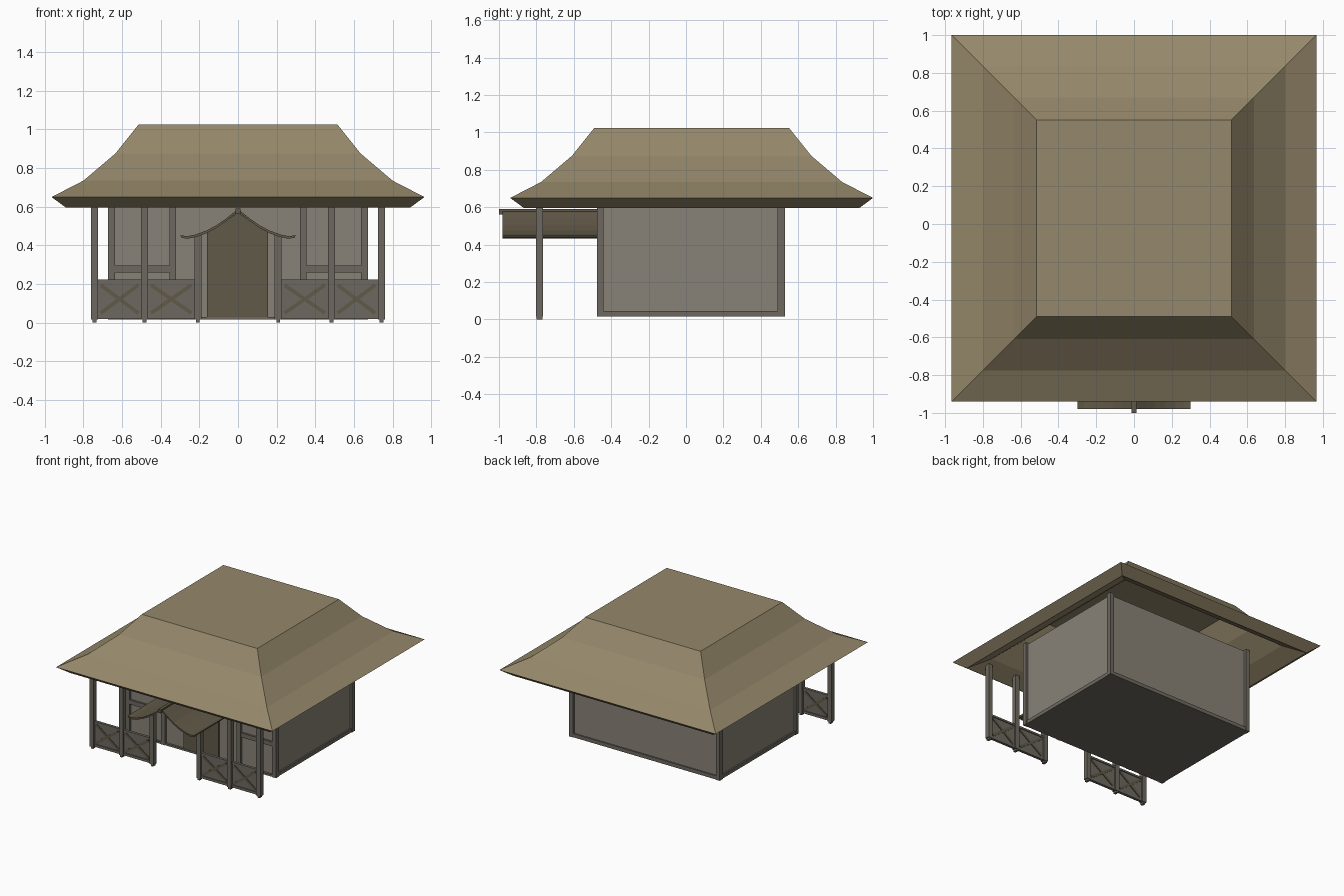
import bpy, bmesh
from math import atan2, hypot
from mathutils import Matrix

if "Cube" in bpy.data.objects:
    bpy.data.objects.remove(bpy.data.objects["Cube"])


def material(name, rgb):
    m = bpy.data.materials.new(name)
    m.diffuse_color = (*rgb, 1)
    m.use_nodes = True
    m.node_tree.nodes["Principled BSDF"].inputs["Base Color"].default_value = m.diffuse_color
    return m


THATCH = material("thatch", (0.30, 0.245, 0.145))
PLASTER = material("plaster", (0.25, 0.225, 0.185))
TIMBER = material("timber", (0.155, 0.14, 0.115))
BROWN = material("brown_wood", (0.12, 0.10, 0.065))


def finish(name, bm, mat):
    bmesh.ops.recalc_face_normals(bm, faces=bm.faces)
    me = bpy.data.meshes.new(name)
    bm.to_mesh(me)
    bm.free()
    me.materials.append(mat)
    ob = bpy.data.objects.new(name, me)
    bpy.context.collection.objects.link(ob)
    return ob


def box(name, x, y, z, mat, tilt=0.0):
    """Box from (min, max) ranges, optionally turned about y."""
    bm = bmesh.new()
    bmesh.ops.create_cube(bm, size=1)
    size = [r[1] - r[0] for r in (x, y, z)]
    centre = [(r[0] + r[1]) / 2 for r in (x, y, z)]
    bm.transform(Matrix.Translation(centre) @ Matrix.Rotation(tilt, 4, 'Y')
                 @ Matrix.Diagonal((*size, 1)))
    return finish(name, bm, mat)


def prism(name, outline, y0, y1, mat):
    """Extrude an x-z outline along y."""
    bm = bmesh.new()
    face = bm.faces.new([bm.verts.new((x, y0, z)) for x, z in outline])
    ext = bmesh.ops.extrude_face_region(bm, geom=[face])
    bmesh.ops.translate(bm, vec=(0, y1 - y0, 0),
                        verts=[v for v in ext["geom"] if isinstance(v, bmesh.types.BMVert)])
    return finish(name, bm, mat)


# Main roof: flared hipped shell, outer skin down to the lip then back up inside
PROFILE = [(0.515, 1.025), (0.635, 0.875), (0.80, 0.735), (0.965, 0.65),
           (0.89, 0.595), (0.76, 0.665), (0.59, 0.81), (0.48, 0.955)]
bm = bmesh.new()
rings = []
for h, z in PROFILE:
    rings.append([bm.verts.new((sx * h, 0.03 + sy * (h + 0.005), z))
                  for sx, sy in ((-1, -1), (1, -1), (1, 1), (-1, 1))])
for a, b in zip(rings, rings[1:]):
    for i in range(4):
        j = (i + 1) % 4
        bm.faces.new((a[i], a[j], b[j], b[i]))
bm.faces.new(rings[0])
bm.faces.new(rings[-1])
finish("main_roof", bm, THATCH)

# House body
Y0, Y1 = -0.475, 0.53
box("walls", (-0.655, 0.655), (-0.455, 0.51), (0.02, 0.70), PLASTER)
box("floor_slab", (-0.66, 0.66), (-0.465, 0.52), (0.015, 0.03), TIMBER)
for y, tag in ((Y0 + 0.0085, "front"), (Y1 - 0.0085, "back")):
    box(tag + "_sill", (-0.65, 0.65), (y - 0.005, y + 0.005), (0.015, 0.045 if tag == "back" else 0.03), TIMBER)

for s, side in ((-1, "left"), (1, "right")):
    def span(a, b):
        return tuple(sorted((s * a, s * b)))

    # Wall framing
    box(side + "_sill", span(0.645, 0.667), (-0.46, 0.515), (0.015, 0.045), TIMBER)
    box(side + "_front_corner_post", span(0.637, 0.672), (Y0, -0.44), (0.015, 0.71), TIMBER)
    box(side + "_back_corner_post", span(0.637, 0.672), (0.49, Y1), (0.015, 0.71), TIMBER)
    box(side + "_window_post", span(0.32, 0.355), (Y0, -0.44), (0.015, 0.70), TIMBER)
    box(side + "_window_rail", span(0.35, 0.64), (Y0 + 0.005, -0.44), (0.26, 0.295), TIMBER)

    # Porch posts with small feet
    centres = (0.208, 0.483, 0.743)
    for i, (c, top) in enumerate(zip(centres, (0.455, 0.64, 0.64))):
        box(f"{side}_porch_post_{i}", span(c - 0.018, c + 0.018), (-0.803, -0.765), (0.015, top), TIMBER)
        box(f"{side}_post_foot_{i}", span(c - 0.01, c + 0.01), (-0.80, -0.768), (0, 0.016), TIMBER)

    # Fence panels with crossed braces
    for i, (a, b) in enumerate(zip(centres, centres[1:])):
        a, b = a + 0.018, b - 0.018
        box(f"{side}_fence_panel_{i}", span(a, b), (-0.787, -0.779), (0.02, 0.22), TIMBER)
        box(f"{side}_fence_top_rail_{i}", span(a, b), (-0.794, -0.772), (0.207, 0.222), TIMBER)
        box(f"{side}_fence_bottom_rail_{i}", span(a, b), (-0.794, -0.772), (0.018, 0.038), TIMBER)
        m, w, h = s * (a + b) / 2, b - a - 0.03, 0.145
        half = hypot(w, h) / 2
        for k in (-1, 1):
            box(f"{side}_fence_brace_{i}", (m - half, m + half), (-0.793, -0.773),
                (0.1125, 0.1315), BROWN, k * atan2(h, w))

# Door, filling the space up to the canopy
prism("door", [(-0.16, 0.02), (0.155, 0.02), (0.155, 0.475), (0.10, 0.50),
               (0, 0.57), (-0.10, 0.50), (-0.16, 0.475)], -0.468, -0.45, BROWN)

# Swept door canopy and ridge beam
half = [(0.02, 0.572), (0.06, 0.540), (0.11, 0.505), (0.165, 0.476),
        (0.22, 0.456), (0.265, 0.447), (0.298, 0.453)]
top = [(-x, z) for x, z in reversed(half)] + [(0, 0.585)] + half
under = [(x * 0.985, z - 0.013) for x, z in reversed(top)]
prism("door_canopy", top + under, -0.98, -0.455, BROWN)
box("canopy_ridge", (-0.012, 0.012), (-1.0, -0.455), (0.562, 0.59), BROWN)
